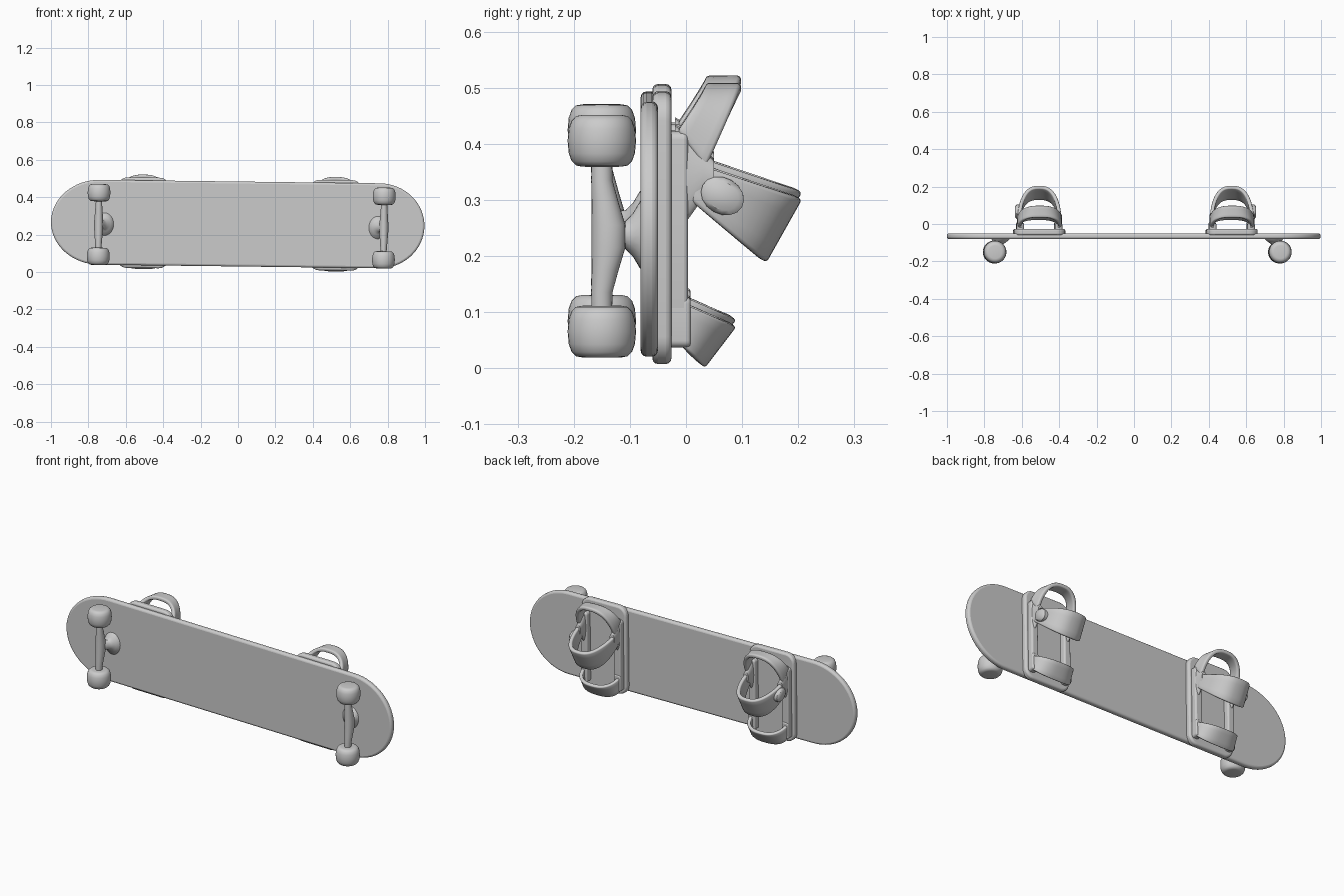
import bpy, bmesh, math
from mathutils import Vector, Matrix

cube = bpy.data.objects.get("Cube")
if cube:
    bpy.data.objects.remove(cube, do_unlink=True)

grey = bpy.data.materials.new("plain grey")
grey.use_nodes = True
grey.diffuse_color = (0.6, 0.6, 0.6, 1)
grey.node_tree.nodes["Principled BSDF"].inputs["Base Color"].default_value = (0.6, 0.6, 0.6, 1)

TILT = Matrix.Rotation(0.0125, 4, 'Y')   # the deck leans slightly down towards +x
MID = 0.257                              # height of the deck centre line


def finish(name, bm, bevel=0.0, thick=0.0, segs=3):
    bmesh.ops.remove_doubles(bm, verts=bm.verts, dist=1e-5)
    bmesh.ops.recalc_face_normals(bm, faces=bm.faces)
    # z is modelled as world height at x = 0, then leaned about the deck centre
    shift = Matrix.Translation((0, 0, MID))
    bm.transform(shift @ TILT @ shift.inverted())
    me = bpy.data.meshes.new(name)
    bm.to_mesh(me)
    bm.free()
    ob = bpy.data.objects.new(name, me)
    bpy.context.collection.objects.link(ob)
    me.materials.append(grey)
    if thick:
        m = ob.modifiers.new("thickness", 'SOLIDIFY')
        m.thickness, m.offset = thick, 0
    if bevel:
        m = ob.modifiers.new("rounding", 'BEVEL')
        m.width, m.segments, m.limit_method = bevel, segs, 'ANGLE'
        m.angle_limit = math.radians(40)
    bpy.ops.object.select_all(action='DESELECT')
    ob.select_set(True)
    bpy.context.view_layer.objects.active = ob
    bpy.ops.object.shade_smooth_by_angle(angle=math.radians(45))
    return ob


def slab(name, outline, y0, y1, bevel):
    """Extrude an x-z outline from y0 to y1."""
    bm = bmesh.new()
    f = bm.faces.new([bm.verts.new((x, y0, z)) for x, z in outline])
    ext = bmesh.ops.extrude_face_region(bm, geom=[f])
    verts = [v for v in ext["geom"] if isinstance(v, bmesh.types.BMVert)]
    bmesh.ops.translate(bm, verts=verts, vec=(0, y1 - y0, 0))
    return finish(name, bm, bevel)


def rounded_rect(cx, cz, hx, hz, r, n=6):
    pts = []
    for k, (sx, sz) in enumerate([(1, 1), (-1, 1), (-1, -1), (1, -1)]):
        for i in range(n + 1):
            a = math.pi / 2 * (k + i / n)
            pts.append((cx + sx * (hx - r) + r * math.cos(a), cz + sz * (hz - r) + r * math.sin(a)))
    return pts


def loft(name, rings, n=24, power=1.0):
    """Closed tube through elliptical rings: (centre, half-axis u, half-axis v)."""
    bm = bmesh.new()
    loops = []
    for c, u, v in rings:
        c, u, v = Vector(c), Vector(u), Vector(v)
        ang = [2 * math.pi * i / n for i in range(n)]
        loops.append([bm.verts.new(c + u * math.cos(a) + v * math.sin(a)) for a in ang])
    for a, b in zip(loops, loops[1:]):
        for i in range(n):
            j = (i + 1) % n
            bm.faces.new((a[i], a[j], b[j], b[i]))
    bm.faces.new(loops[0])
    bm.faces.new(loops[-1])
    return finish(name, bm)


def strap(name, cx, hx, leg, apex, thick, n=28, m=4):
    """Arched band; leg and apex are the band's two edges as (y, z) points."""
    bm = bmesh.new()
    rows = []
    for i in range(n + 1):
        t = math.pi * i / n
        c, s = math.cos(t), math.sin(t)
        x = cx + hx * math.copysign(abs(c) ** 0.75, c)
        row = []
        for j in range(m + 1):
            w = j / m
            foot = Vector(leg[0]).lerp(Vector(leg[1]), w)
            top = Vector(apex[0]).lerp(Vector(apex[1]), w)
            p = foot.lerp(top, max(s, 0) ** 0.95)
            row.append(bm.verts.new((x, p.x, p.y)))
        rows.append(row)
    for a, b in zip(rows, rows[1:]):
        for j in range(m):
            bm.faces.new((a[j], a[j + 1], b[j + 1], b[j]))
    return finish(name, bm, bevel=0.006, thick=thick, segs=2)


# Deck: straight sides with elliptical nose and tail
outline = []
for i in range(33):
    a = math.pi / 2 - math.pi * i / 32
    outline.append((0.755 + 0.242 * math.cos(a), MID + 0.227 * math.sin(a)))
for i in range(33):
    a = -math.pi / 2 - math.pi * i / 32
    outline.append((-0.74 + 0.26 * math.cos(a), MID + 0.227 * math.sin(a)))
slab("deck", outline, -0.081, -0.05, 0.011)

# Trucks and wheels
WZ, WY = 0.245, -0.15
for side, x, inward in (("right", -0.745, 1), ("left", 0.78, -1)):
    for tag, s in (("upper", 1), ("lower", -1)):
        prof = [(-0.046, 0.035), (-0.044, 0.046), (-0.036, 0.054), (-0.022, 0.059), (0.0, 0.061),
                (0.022, 0.059), (0.036, 0.054), (0.044, 0.046), (0.046, 0.035)]
        loft(f"{side}_{tag}_wheel",
             [((x, WY, WZ + s * 0.17 + h), (r, 0, 0), (0, r, 0)) for h, r in prof], 32)
    # hanger swells toward the board at its middle
    hanger = [(-0.15, 0.015, 0.018, 0), (-0.10, 0.018, 0.019, 0), (-0.06, 0.021, 0.024, 0.006),
              (-0.02, 0.024, 0.030, 0.012), (0.02, 0.024, 0.030, 0.012), (0.06, 0.021, 0.024, 0.006),
              (0.10, 0.018, 0.019, 0), (0.15, 0.015, 0.018, 0)]
    loft(f"{side}_hanger",
         [((x, WY + dy, WZ + h), (rx, 0, 0), (0, ry, 0)) for h, rx, ry, dy in hanger])
    # pivot mount flares out onto the deck
    mount = [(-0.145, 0.018, 0.028, 0.0), (-0.12, 0.022, 0.026, 0.012), (-0.108, 0.026, 0.025, 0.02),
             (-0.095, 0.036, 0.038, 0.028), (-0.082, 0.048, 0.06, 0.032), (-0.07, 0.052, 0.066, 0.032)]
    loft(f"{side}_pivot_mount",
         [((x + inward * dx, y, 0.247), (rx, 0, 0), (0, 0, rz)) for y, rx, rz, dx in mount])

# Foot bindings
for side, cx, out in (("right", -0.507, -1), ("left", 0.522, 1)):
    slab(f"{side}_binding_plate", rounded_rect(cx, 0.257, 0.137, 0.242, 0.05), -0.06, -0.026, 0.01)
    for tag, s in (("inner", -out), ("outer", out)):
        slab(f"{side}_{tag}_rail", rounded_rect(cx + s * 0.102, 0.265, 0.02, 0.165, 0.015),
             -0.04, 0.004, 0.008)
        # raised lug that the heel hoop and ankle strap grow from
        loft(f"{side}_{tag}_strap_lug",
             [((cx + s * 0.104, y, z), (0.016, 0, 0), (0, 0, r))
              for y, z, r in ((-0.02, 0.34, 0.10), (0.005, 0.35, 0.075), (0.03, 0.355, 0.045), (0.05, 0.35, 0.028))])
        slab(f"{side}_{tag}_toe_block", rounded_rect(cx + s * 0.102, 0.09, 0.02, 0.045, 0.012),
             -0.04, 0.008, 0.006)
    strap(f"{side}_heel_hoop", cx, 0.108, ((-0.015, 0.43), (0.035, 0.365)),
          ((0.035, 0.505), (0.098, 0.505)), 0.02)
    strap(f"{side}_ankle_strap", cx, 0.108, ((0.01, 0.375), (0.01, 0.305)),
          ((0.198, 0.312), (0.135, 0.200)), 0.02)
    strap(f"{side}_toe_strap", cx, 0.108, ((-0.01, 0.125), (-0.01, 0.05)),
          ((0.082, 0.085), (0.027, 0.013)), 0.018)
    # ratchet buckle on the outer side of the ankle strap
    loft(f"{side}_buckle",
         [((cx + out * dx, 0.065, 0.315), (0, 0.035 * k, -0.02 * k), (0, 0.016 * k, 0.028 * k))
          for dx, k in ((0.095, 1.0), (0.122, 1.0), (0.13, 0.75))], 16)
